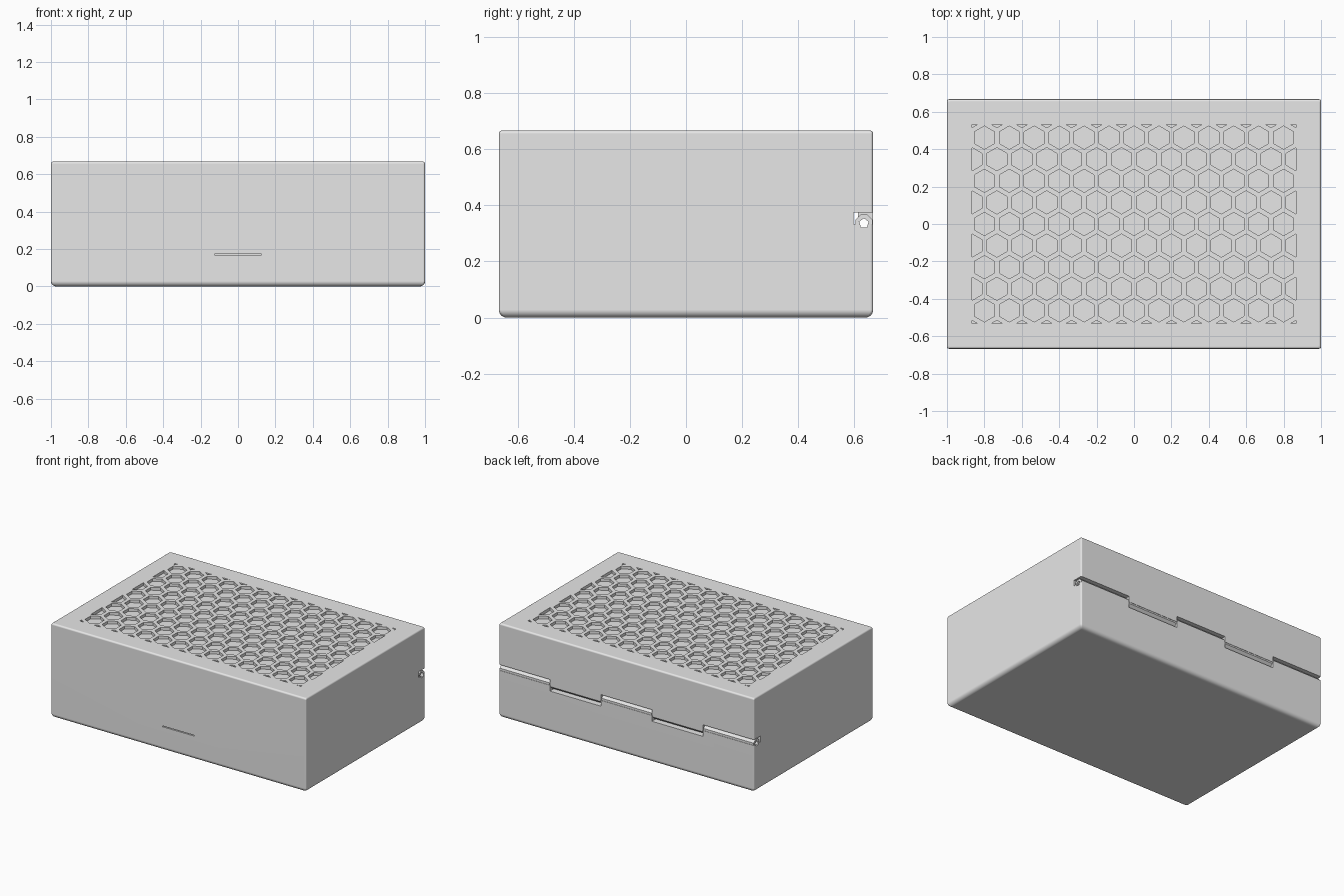
import bpy, bmesh
from math import pi, sin, cos, radians
from mathutils import Vector

cube = bpy.data.objects.get("Cube")
if cube:
    bpy.data.objects.remove(cube, do_unlink=True)

HX, HY, H = 1.0, 0.667, 0.667      # half width, half depth, height
SEAM = H / 2
PIN_Y, PIN_Z = 0.634, 0.336        # hinge axis
GAP_Y, GAP = 0.596, 0.041          # hinge clearance

grey = bpy.data.materials.new("light_grey")
grey.use_nodes = True
grey.diffuse_color = (0.8, 0.8, 0.8, 1)
grey.node_tree.nodes["Principled BSDF"].inputs["Base Color"].default_value = (0.8, 0.8, 0.8, 1)


def make_object(name, bm):
    bmesh.ops.recalc_face_normals(bm, faces=bm.faces[:])
    mesh = bpy.data.meshes.new(name)
    bm.to_mesh(mesh)
    bm.free()
    mesh.materials.append(grey)
    obj = bpy.data.objects.new(name, mesh)
    bpy.context.collection.objects.link(obj)
    return obj


def activate(obj):
    bpy.ops.object.select_all(action='DESELECT')
    obj.select_set(True)
    bpy.context.view_layer.objects.active = obj


def cut(obj, cutter):
    activate(obj)
    mod = obj.modifiers.new("cut", 'BOOLEAN')
    mod.operation, mod.solver, mod.object = 'DIFFERENCE', 'EXACT', cutter
    bpy.ops.object.modifier_apply(modifier=mod.name)
    bpy.data.objects.remove(cutter, do_unlink=True)


def block(x0, x1, y0, y1, z0, z1):
    bm = bmesh.new()
    bmesh.ops.create_cube(bm, size=1)
    for v in bm.verts:
        v.co = Vector((x0 if v.co.x < 0 else x1, y0 if v.co.y < 0 else y1,
                       z0 if v.co.z < 0 else z1))
    return make_object("cutter", bm)


def rod(name, x0, x1, radius, sides, turn):
    """Prism along x on the hinge axis."""
    bm = bmesh.new()
    face = bm.faces.new([bm.verts.new((x0, PIN_Y + radius * cos(turn + 2 * pi * i / sides),
                                       PIN_Z + radius * sin(turn + 2 * pi * i / sides)))
                         for i in range(sides)])
    ext = bmesh.ops.extrude_face_region(bm, geom=[face])["geom"]
    bmesh.ops.translate(bm, vec=(x1 - x0, 0, 0),
                        verts=[g for g in ext if isinstance(g, bmesh.types.BMVert)])
    return make_object(name, bm)


def pin_hole():
    return rod("cutter", -1.1, 1.1, 0.018, 5, pi / 2)


def shell(name, rings, corner=0.01):
    """Loft rounded rectangles, each given as (height, inset)."""
    bm = bmesh.new()
    loops = []
    for z, inset in rings:
        loop = []
        for q, (sx, sy) in enumerate(((1, 1), (-1, 1), (-1, -1), (1, -1))):
            for k in range(5):
                a = pi / 2 * (q + k / 4)
                loop.append(bm.verts.new((sx * (HX - inset - corner) + corner * cos(a),
                                          sy * (HY - inset - corner) + corner * sin(a), z)))
        loops.append(loop)
    for low, high in zip(loops, loops[1:]):
        for i in range(len(low)):
            j = (i + 1) % len(low)
            bm.faces.new((low[i], low[j], high[j], high[i]))
    bm.faces.new(loops[0][::-1])
    bm.faces.new(loops[-1])
    return make_object(name, bm)


def quarter(r, steps=6):
    return [(r * (1 - cos(pi / 2 * k / steps)), r * (1 - sin(pi / 2 * k / steps)))
            for k in range(steps + 1)]


# Lower and upper halves of the box
base = shell("base", quarter(0.028) + [(SEAM, 0)])
lid = shell("lid", [(SEAM, 0)] + [(H - z, i) for z, i in reversed(quarter(0.012))])

# Honeycomb pockets in the lid, trimmed to a rectangle
PITCH, HEX_R, DEPTH = 0.1333, 0.062, 0.02
bm = bmesh.new()
for row in range(-5, 6):
    shift = 0.5 * (row % 2)
    for col in range(-7, 8):
        cx, cy = (col + shift) * PITCH, row * PITCH * cos(pi / 6)
        bm.faces.new([bm.verts.new((cx + HEX_R * sin(pi / 3 * k), cy + HEX_R * cos(pi / 3 * k),
                                    H - DEPTH)) for k in range(6)])
for nx, ny in ((1, 0), (-1, 0), (0, 1), (0, -1)):
    bmesh.ops.bisect_plane(bm, geom=bm.verts[:] + bm.edges[:] + bm.faces[:],
                           plane_co=(nx * 0.867, ny * 0.533, 0), plane_no=(nx, ny, 0),
                           clear_outer=True)
ext = bmesh.ops.extrude_face_region(bm, geom=bm.faces[:])["geom"]
bmesh.ops.translate(bm, vec=(0, 0, 2 * DEPTH),
                    verts=[g for g in ext if isinstance(g, bmesh.types.BMVert)])
cut(lid, make_object("cutter", bm))

# Thin slot on the front
cut(base, block(-0.125, 0.125, -HY - 0.1, -HY + 0.015, 0.167, 0.173))

# Hinge: clearance channel, alternating notches and knuckles
cut(lid, block(-1.1, 1.1, GAP_Y, 0.613, SEAM - 0.1, SEAM + GAP))
knuckles = []
for n in range(5):
    x0, x1 = -HX + 0.4 * n, -HX + 0.4 * (n + 1)
    c0, c1 = (x0 - 0.1 if n == 0 else x0), (x1 + 0.1 if n == 4 else x1)
    if n % 2 == 0:
        cut(lid, block(c0, c1, GAP_Y, HY + 0.1, SEAM - 0.1, SEAM + GAP))
    else:
        cut(base, block(c0, c1, GAP_Y, HY + 0.1, SEAM - GAP, SEAM + 0.1))
    owner = "base" if n % 2 == 0 else "lid"
    knuckles.append(rod(f"{owner}_hinge_knuckle_{n + 1}", x0 + 0.004, x1 - 0.004,
                        0.033, 8, pi / 8))
for part in [base, lid] + knuckles:
    cut(part, pin_hole())

# Smooth rounded edges, flat large faces
for part in (base, lid):
    activate(part)
    bpy.ops.object.shade_smooth_by_angle(angle=radians(30))
    weighted = part.modifiers.new("weighted_normals", 'WEIGHTED_NORMAL')
    weighted.keep_sharp = True
